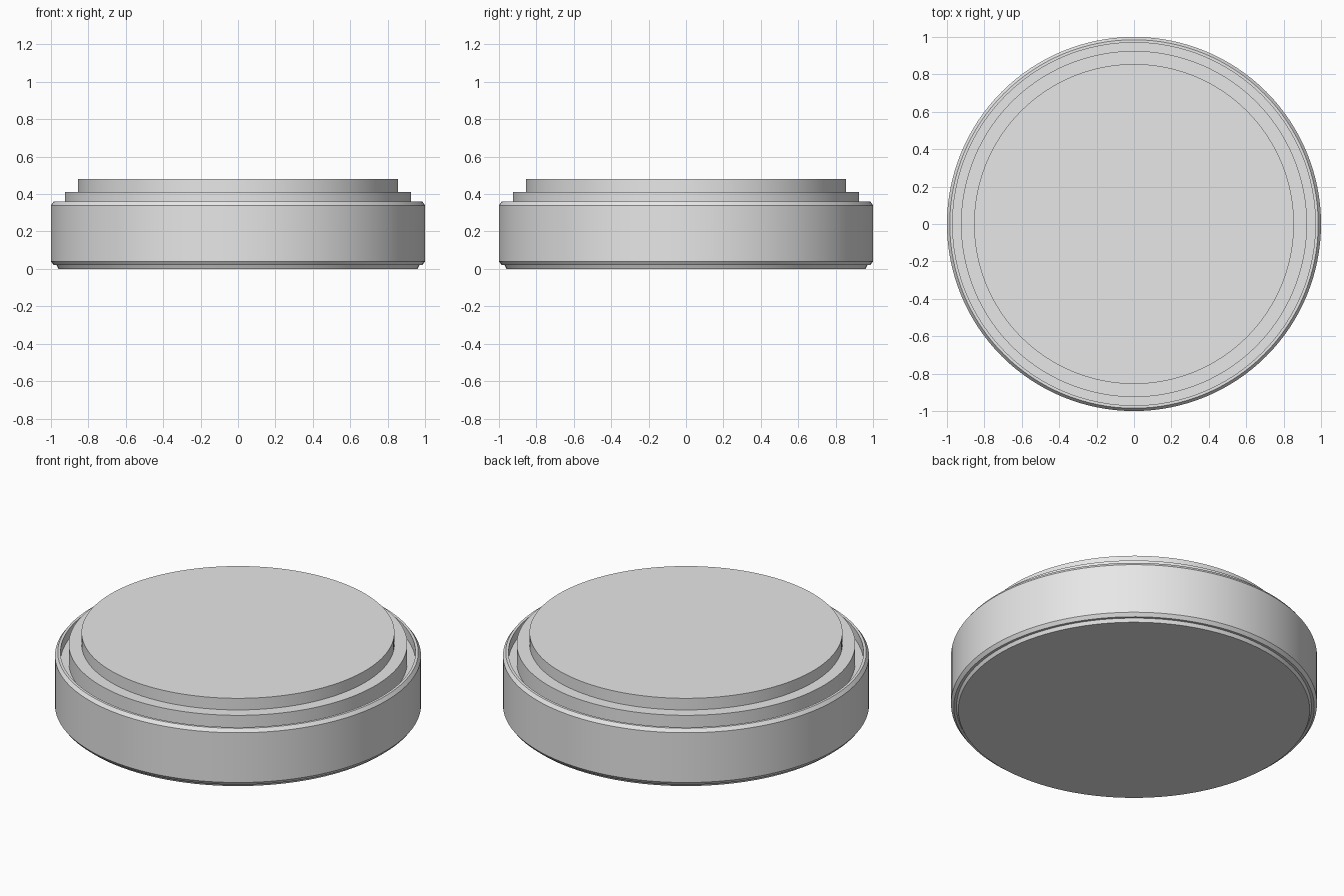
import bpy
import bmesh
import math

cube = bpy.data.objects.get("Cube")
if cube:
    bpy.data.objects.remove(cube, do_unlink=True)

SEGMENTS = 128

grey = bpy.data.materials.new("light grey")
grey.use_nodes = True
colour = (0.8, 0.8, 0.8, 1)
grey.diffuse_color = colour
grey.node_tree.nodes["Principled BSDF"].inputs["Base Color"].default_value = colour


def turned(name, profile):
    """Turn a closed (radius, height) outline about the z axis."""
    bm = bmesh.new()
    points = [bm.verts.new((r, 0, z)) for r, z in profile]
    edges = [bm.edges.new(pair) for pair in zip(points, points[1:])]
    bmesh.ops.spin(bm, geom=points + edges, cent=(0, 0, 0), axis=(0, 0, 1),
                   angle=math.tau, steps=SEGMENTS, use_merge=False)
    bmesh.ops.remove_doubles(bm, verts=bm.verts, dist=0.0001)
    bmesh.ops.recalc_face_normals(bm, faces=bm.faces)
    mesh = bpy.data.meshes.new(name)
    bm.to_mesh(mesh)
    bm.free()
    obj = bpy.data.objects.new(name, mesh)
    bpy.context.collection.objects.link(obj)
    mesh.materials.append(grey)
    bpy.ops.object.select_all(action="DESELECT")
    obj.select_set(True)
    bpy.context.view_layer.objects.active = obj
    bpy.ops.object.shade_smooth_by_angle(angle=math.radians(25))
    return obj


# Outer drum: low foot, chamfered wall, thin raised rim and recessed groove
turned("outer_drum", [
    (0, 0), (0.96, 0), (0.97, 0.02), (0.985, 0.02), (1, 0.04),
    (1, 0.34), (0.985, 0.36), (0.97, 0.36), (0.97, 0.30), (0, 0.30),
])

# Stepped lid that rises from inside the groove
turned("stepped_lid", [
    (0, 0.30), (0.925, 0.30), (0.925, 0.41), (0.855, 0.41),
    (0.855, 0.48), (0, 0.48),
])
